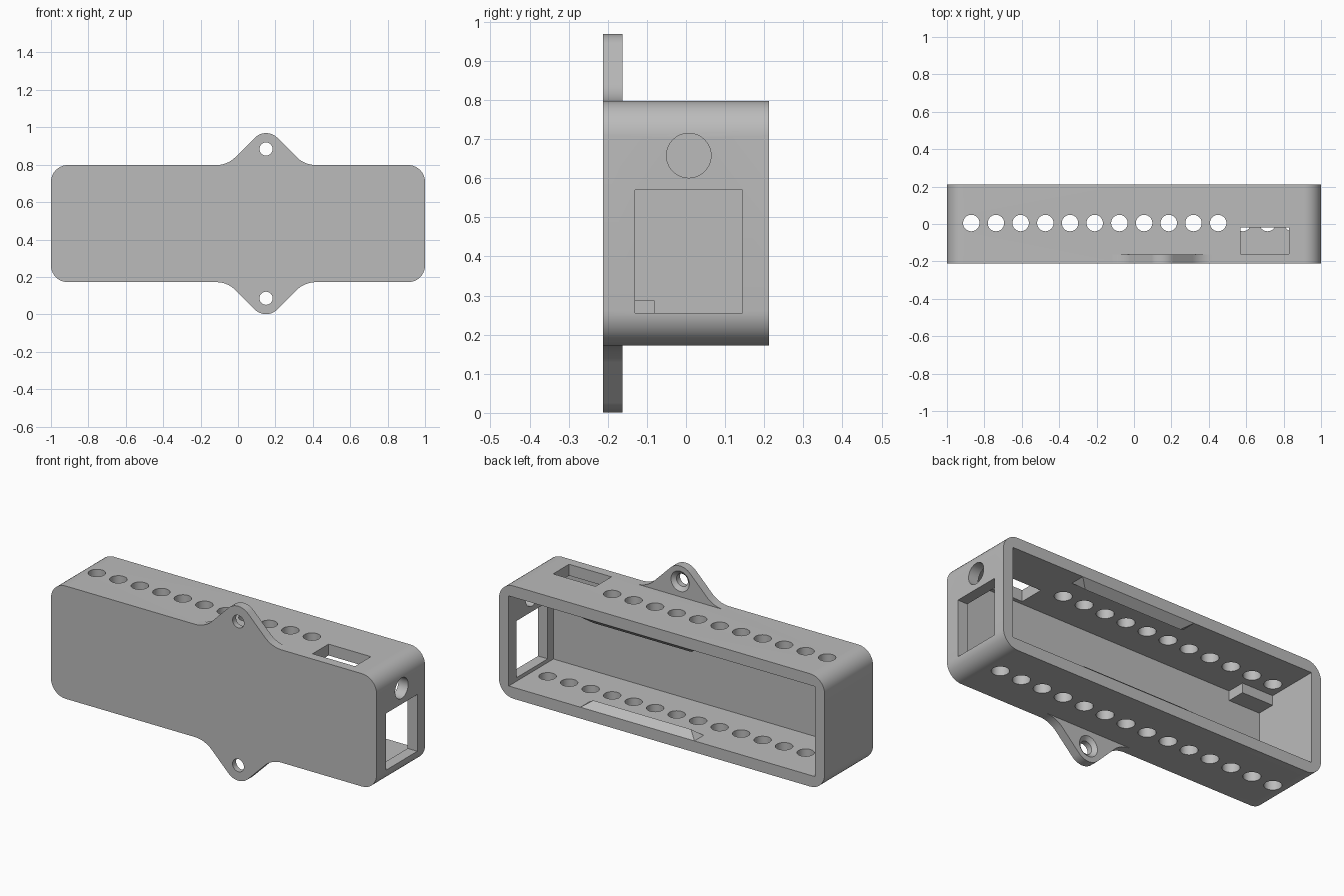
import bpy, bmesh, math
from mathutils import Matrix, Vector

if "Cube" in bpy.data.objects:
    bpy.data.objects.remove(bpy.data.objects["Cube"], do_unlink=True)

FRONT, BACK = -0.212, 0.212
LOW, HIGH = 0.172, 0.798          # outside of the case
FLOOR, CEIL = 0.235, 0.735        # inside of the case
MID = (LOW + HIGH) / 2
EAR_X = 0.15

grey = bpy.data.materials.new("matte grey")
grey.use_nodes = True
grey.diffuse_color = (0.5, 0.5, 0.5, 1)
grey.node_tree.nodes["Principled BSDF"].inputs["Base Color"].default_value = (0.5, 0.5, 0.5, 1)


def finish(name, bm):
    bmesh.ops.recalc_face_normals(bm, faces=bm.faces)
    mesh = bpy.data.meshes.new(name)
    bm.to_mesh(mesh)
    bm.free()
    mesh.materials.append(grey)
    obj = bpy.data.objects.new(name, mesh)
    bpy.context.collection.objects.link(obj)
    return obj


def extrude_y(name, outline, y0, y1):
    """Solid from an (x, z) outline."""
    bm = bmesh.new()
    face = bm.faces.new([bm.verts.new((x, y0, z)) for x, z in outline])
    side = bmesh.ops.extrude_face_region(bm, geom=[face])["geom"]
    bmesh.ops.translate(bm, vec=(0, y1 - y0, 0),
                        verts=[v for v in side if isinstance(v, bmesh.types.BMVert)])
    return finish(name, bm)


def box(name, lo, hi):
    bm = bmesh.new()
    lo, hi = Vector(lo), Vector(hi)
    bmesh.ops.create_cube(bm, size=1, matrix=Matrix.Translation((lo + hi) / 2)
                          @ Matrix.Diagonal((*(hi - lo), 1)))
    return finish(name, bm)


def rod(name, centre, axis, depth, r1, r2=None):
    bm = bmesh.new()
    turn = Vector((0, 0, 1)).rotation_difference(Vector(axis)).to_matrix().to_4x4()
    bmesh.ops.create_cone(bm, cap_ends=True, segments=40, radius1=r1, radius2=r2 or r1,
                          depth=depth, matrix=Matrix.Translation(centre) @ turn)
    return finish(name, bm)


def arc(cx, cz, r, a0, a1, n=10):
    angles = [math.radians(a0 + (a1 - a0) * i / n) for i in range(n + 1)]
    return [(cx + r * math.cos(a), cz + r * math.sin(a)) for a in angles]


def cut(obj, cutters):
    for c in cutters:
        mod = obj.modifiers.new(c.name, "BOOLEAN")
        mod.operation, mod.solver, mod.object = "DIFFERENCE", "EXACT", c
    bpy.context.view_layer.update()
    graph = bpy.context.evaluated_depsgraph_get()
    mesh = bpy.data.meshes.new_from_object(obj.evaluated_get(graph))
    obj.modifiers.clear()
    obj.data = mesh
    for c in cutters:
        bpy.data.objects.remove(c, do_unlink=True)


def smooth(obj):
    bpy.ops.object.select_all(action="DESELECT")
    obj.select_set(True)
    bpy.context.view_layer.objects.active = obj
    bpy.ops.object.shade_smooth_by_angle(angle=math.radians(30))


# Case shell: rounded block, open at the back
R = 0.09
outline = (arc(1 - R, HIGH - R, R, 90, 0) + arc(1 - R, LOW + R, R, 0, -90)
           + arc(R - 1, LOW + R, R, -90, -180) + arc(R - 1, HIGH - R, R, 180, 90))
case = extrude_y("case", outline, FRONT, BACK)
cutters = [box("cavity", (-0.94, -0.18, FLOOR), (0.94, 0.4, CEIL))]

# Rows of round holes: eleven above, fourteen below
for i in range(14):
    x = -0.87 + 0.132 * i
    cutters.append(rod("floor_hole", (x, 0.005, LOW), (0, 0, 1), 0.2, 0.044))
    if i < 11:
        cutters.append(rod("roof_hole", (x, 0.005, HIGH), (0, 0, 1), 0.2, 0.044))

# Roof slot, end window and cable hole
cutters.append(box("roof_slot", (0.57, -0.16, 0.66), (0.83, -0.02, 0.9)))
cutters.append(box("end_window", (0.85, -0.13, 0.255), (1.1, 0.145, 0.57)))
cutters.append(rod("cable_hole", (1, 0.007, 0.658), (1, 0, 0), 0.3, 0.057))
cut(case, cutters)
smooth(case)

# Mounting ears with countersunk screw holes, and inner details, above and below
tip_r, tip_z = 0.085, 0.884
foot = 0.06 + tip_z + 0.06 - HIGH       # where the slanted edge meets the case
blend = 0.06
blend_r = blend / math.tan(math.radians(22.5))
for name, sign in (("upper", 1), ("lower", -1)):
    def level(z):
        return MID + sign * (z - MID)

    half = arc(foot + blend, HIGH + blend_r, blend_r, 270, 225, 8) + arc(0, tip_z, tip_r, 45, 90, 8)
    shape = half + [(-x, z) for x, z in reversed(half[:-1])]
    ear = extrude_y(name + "_ear", [(EAR_X + x, level(z)) for x, z in shape], FRONT, -0.163)
    centre_z = level(tip_z)
    cut(ear, [rod("screw_hole", (EAR_X, -0.19, centre_z), (0, 1, 0), 0.2, 0.035),
              rod("countersink", (EAR_X, -0.17, centre_z), (0, 1, 0), 0.03, 0.03, 0.066)])
    smooth(ear)

    # Corner block at the closed end
    z0, z1 = sorted((level(CEIL + 0.01), level(0.682)))
    box(name + "_corner_block", (-0.95, -0.19, z0), (-0.75, -0.08, z1))

    # Tapered snap ridge along the opening
    bm = bmesh.new()
    for x, y, z in ((0.35, BACK, CEIL), (0.35, 0.13, CEIL), (0.3, 0.17, 0.7)):
        for s in (-1, 1):
            bm.verts.new((EAR_X + s * x, y, level(z)))
    bmesh.ops.convex_hull(bm, input=bm.verts)
    finish(name + "_snap_ridge", bm)
